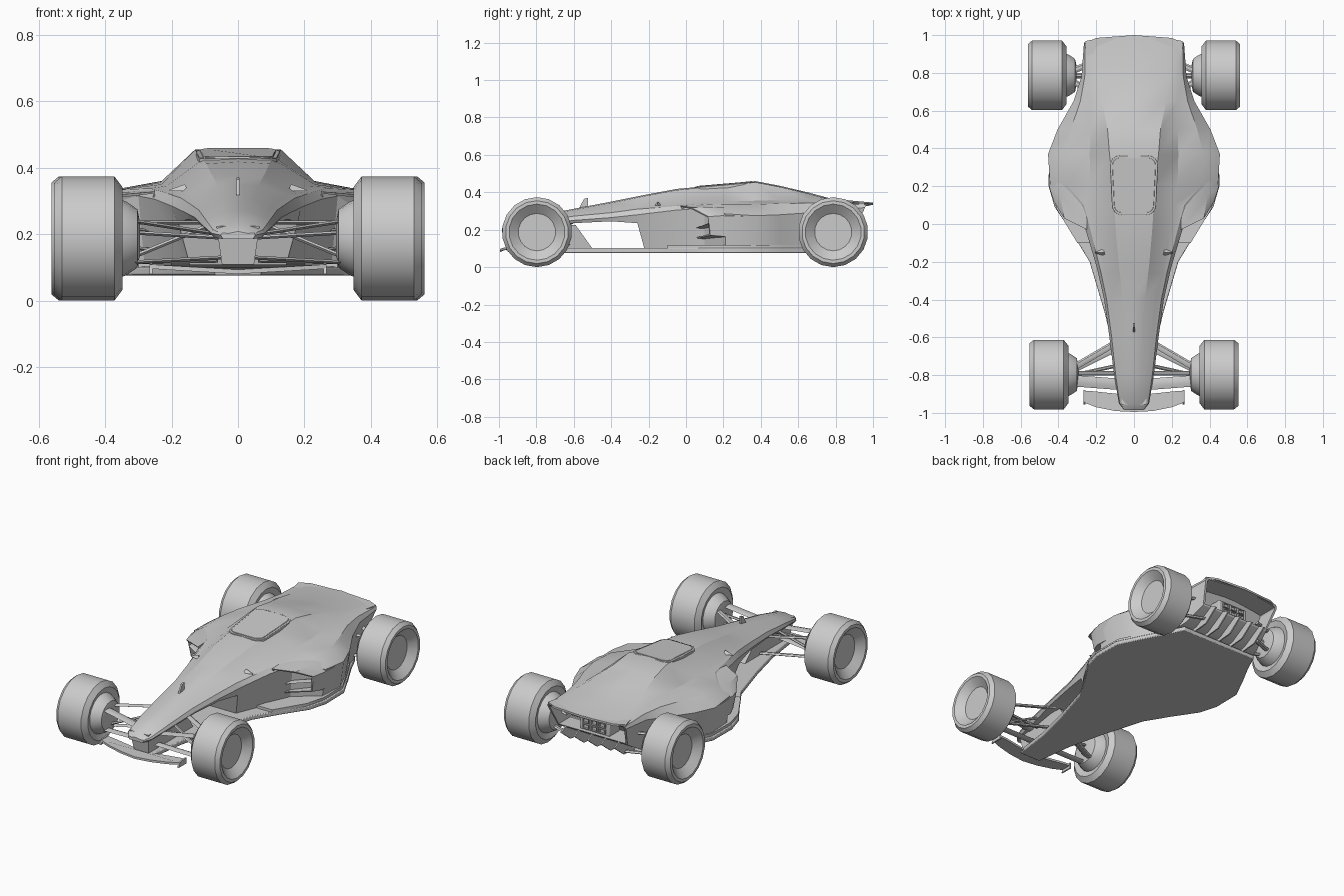
import bpy, bmesh, math
from mathutils import Vector

if "Cube" in bpy.data.objects:
    bpy.data.objects.remove(bpy.data.objects["Cube"])


def finish(bm, name, mirror=False, angle=30):
    bmesh.ops.recalc_face_normals(bm, faces=bm.faces)
    me = bpy.data.meshes.new(name)
    bm.to_mesh(me)
    bm.free()
    ob = bpy.data.objects.new(name, me)
    bpy.context.collection.objects.link(ob)
    if mirror:
        ob.modifiers.new("Mirror", 'MIRROR')
    bpy.ops.object.select_all(action='DESELECT')
    ob.select_set(True)
    bpy.context.view_layer.objects.active = ob
    bpy.ops.object.shade_smooth_by_angle(angle=math.radians(angle))
    return ob


def loft(rings):
    """Skin a list of equal-length rings; returns bmesh and the two caps."""
    bm = bmesh.new()
    vs = [[bm.verts.new(p) for p in r] for r in rings]
    n = len(vs[0])
    for a, b in zip(vs, vs[1:]):
        for i in range(n):
            j = (i + 1) % n
            bm.faces.new((a[i], a[j], b[j], b[i]))
    caps = bm.faces.new(vs[0][::-1]), bm.faces.new(vs[-1])
    bmesh.ops.recalc_face_normals(bm, faces=bm.faces)
    return bm, caps


def recess(bm, face, rim, push):
    """Hollow a face: leave a rim and push the middle inwards."""
    bmesh.ops.inset_region(bm, faces=[face], thickness=rim)
    r = bmesh.ops.extrude_face_region(bm, geom=[face])
    bmesh.ops.translate(bm, verts=[v for v in r['geom'] if isinstance(v, bmesh.types.BMVert)], vec=push)
    bmesh.ops.delete(bm, geom=[face], context='FACES')


def prism(name, pts, offset, mirror=False, bevel=0):
    o = Vector(offset)
    bm, _ = loft([[Vector(p) for p in pts], [Vector(p) + o for p in pts]])
    ob = finish(bm, name, mirror)
    if bevel:
        m = ob.modifiers.new("Bevel", 'BEVEL')
        m.width, m.segments = bevel, 2
    return ob


def box(name, lo, hi, mirror=False, bevel=0):
    (a, b, c), (d, e, f) = lo, hi
    return prism(name, [(a, b, c), (d, b, c), (d, e, c), (a, e, c)], (0, 0, f - c), mirror, bevel)


def beam(name, p, q, w, h):
    """Flat blade between two points: w along y, h along z, mirrored."""
    ring = [(0, -w, 0), (0, -w * .3, h), (0, w * .5, h), (0, w, 0), (0, w * .5, -h), (0, -w * .3, -h)]
    finish(loft([[Vector(c) + Vector(k) for k in ring] for c in (p, q)])[0], name, True)


# Main shell: y, top z, crown x, shoulder x/z, outer edge x/z, lower edge x/z
SHELL = [
    (-.985, .208, .03, .045, .204, .052, .197, .045, .185),
    (-.95, .233, .04, .068, .217, .08, .203, .07, .19),
    (-.8, .272, .045, .085, .25, .105, .225, .09, .205),
    (-.6, .312, .05, .10, .28, .13, .25, .12, .235),
    (-.4, .35, .06, .125, .30, .158, .265, .15, .245),
    (-.26, .378, .075, .15, .32, .19, .28, .18, .235),
    (-.22, .386, .08, .16, .322, .2, .285, .14, .09),
    (-.05, .418, .095, .19, .335, .25, .305, .21, .09),
    (.1, .432, .105, .215, .345, .30, .315, .28, .09),
    (.21, .438, .11, .23, .35, .445, .285, .42, .09),
    (.37, .46, .13, .235, .355, .455, .275, .43, .09),
    (.5, .435, .14, .23, .36, .405, .28, .37, .09),
    (.65, .40, .17, .23, .36, .32, .29, .29, .09),
    (.78, .365, .19, .235, .35, .278, .31, .262, .12),
    (.97, .345, .2, .25, .338, .265, .318, .235, .19),
]
rings = []
for y, zt, xc, xs, zs, xo, zo, xl, zl in SHELL:
    half = [(xc, zt - .006), (xs, zs), (xs + .6 * (xo - xs), zo + .75 * (zs - zo)), (xo, zo), (xl, zl)]
    ring = [(-x, y, z) for x, z in reversed(half)] + [(0, y, zt)] + [(x, y, z) for x, z in half]
    if y > .9:  # raked, bowed tail
        ring = [(x, y + .03 * (1 - (x / .265) ** 2) - .5 * (.345 - z), z) for x, _, z in ring]
    rings.append(ring)
bm, caps = loft(rings)
recess(bm, caps[1], .014, (0, -.13, 0))
finish(bm, "body_shell", angle=28)

# Tail lip over the rear opening
lip = [(-.262, .955), (-.2, .985), (0, 1.0), (.2, .985), (.262, .955), (.24, .86), (-.24, .86)]
prism("tail_lip", [(x, y, .331) for x, y in lip], (0, 0, .012))

# Rear panel with vent frames
box("rear_panel", (-.1, .78, .195), (.1, .88, .285), bevel=.005)
for i in (-1, 0, 1):
    for z in (.222, .258):
        bm, caps = loft([[(i * .055 + a * .021, y, z + b * .015) for a, b in ((-1, -1), (1, -1), (1, 1), (-1, 1))]
                         for y in (.87, .892)])
        recess(bm, caps[1], .006, (0, -.012, 0))
        finish(bm, "rear_vent")

# Diffuser fins
for x in (-.18, -.09, 0, .09, .18):
    prism("diffuser_fin", [(x - .004, .70, .09), (x - .004, .86, .105), (x - .004, .95, .175), (x - .004, .9, .2),
                           (x - .004, .75, .15)], (.008, 0, 0))

# Side pods with hollow intake
PODS = [
    [(.25, -.03, .328), (.37, .03, .318), (.425, .12, .27), (.41, .13, .17), (.25, .05, .15)],
    [(.25, .13, .335), (.39, .15, .322), (.447, .19, .275), (.435, .19, .165), (.27, .17, .14)],
    [(.24, .36, .34), (.36, .36, .32), (.452, .36, .27), (.43, .36, .16), (.3, .36, .13)],
]
bm, caps = loft(PODS)
recess(bm, caps[0], .01, (0, .1, 0))
finish(bm, "side_pod", True)
beam("intake_vane", (.22, .06, .2), (.42, .15, .235), .03, .005)

# Floor
edge = [(.07, -.93), (.1, -.7), (.155, -.47), (.235, -.2), (.32, -.06), (.42, .09), (.452, .2), (.45, .38),
        (.38, .52), (.31, .65), (.26, .76)]
outline = edge + [(-x, y) for x, y in reversed(edge)]
prism("floor", [(x, y, .076) for x, y in outline], (0, 0, .026), bevel=.005)

# Raised sill along the pods
sill = [(.3, -.1), (.41, .08), (.442, .2), (.44, .38), (.37, .52), (.3, .65), (.2, .65), (.2, -.1)]
prism("sill", [(x, y, .1) for x, y in sill], (0, 0, .018), True)

# Nose pillar
finish(loft([[(-b, y0, .085), (b, y0, .085), (b, y1, .085), (-b, y1, .085)] if i == 0 else
             [(-b, y0, .225), (b, y0, .225), (b, y1, .225), (-b, y1, .225)]
             for i, (b, y0, y1) in enumerate([(.045, -.93, -.49), (.065, -.955, -.59)])])[0], "nose_pillar")

# Front wing and end plates
wing = [(0, -.995), (.1, -.99), (.2, -.97), (.265, -.945), (.265, -.885), (.22, -.885), (.08, -.9), (0, -.9)]
wing += [(-x, y) for x, y in reversed(wing[1:-1])]
prism("front_wing", [(x, y, .08 + abs(x) * .06) for x, y in wing], (0, 0, .013))
prism("wing_end_plate", [(.258, -.955, .08), (.258, -.88, .08), (.258, -.88, .115), (.258, -.94, .11)],
      (.009, 0, 0), True)

# Front suspension
beam("front_upper_arm", (.08, -.62, .235), (.32, -.76, .235), .02, .006)
beam("front_upper_blade", (.06, -.85, .2), (.32, -.83, .24), .03, .006)
beam("front_tie_rod", (.06, -.79, .19), (.32, -.79, .205), .012, .006)
beam("front_lower_arm", (.06, -.64, .12), (.32, -.77, .115), .02, .006)
beam("front_lower_blade", (.04, -.85, .13), (.32, -.83, .115), .025, .006)
beam("front_push_rod", (.09, -.75, .225), (.32, -.8, .13), .01, .007)

# Rear suspension
for z in (.13, .25):
    beam("rear_front_arm", (.2, .68, z), (.33, .76, z), .018, .007)
    beam("rear_back_arm", (.2, .86, z), (.33, .81, z), .018, .007)
beam("rear_drive_shaft", (.15, .785, .19), (.33, .785, .19), .015, .015)

# Wheels: inner hub, chamfered tyre, dished rim
WHEEL = [(.295, .05), (.303, .088), (.335, .11), (.36, .12), (.348, .155), (.372, .187), (.53, .187),
         (.553, .168), (.553, .15), (.512, .10)]
SIDES = 18
for name, y, dx in (("front_wheel", -.797, 0), ("rear_wheel", .787, .009)):
    finish(loft([[(x + dx, y + r * math.sin(2 * math.pi * k / SIDES), .187 - r * math.cos(2 * math.pi * k / SIDES))
                  for k in range(SIDES)] for x, r in WHEEL])[0], name, True, 25)

# Cockpit hatch with rounded corners, following the roof slope
def hatch(name, grow, rise):
    pts = []
    for cx, cy, a0 in ((.075, .31, 0), (-.075, .31, 90), (-.065, .1, 180), (.065, .1, 270)):
        for k in range(5):
            a = math.radians(a0 + k * 22.5)
            x, y = cx + (.04 + grow) * math.cos(a), cy + (.04 + grow) * math.sin(a)
            z = .432 + .055 * (y - .1) + max(0, y - .21) * .075
            pts.append((x, y, z - abs(x) * .05 - .02))
    prism(name, pts, (0, 0, .02 + rise), bevel=.002)


hatch("hatch_frame", .012, .004)
hatch("hatch_cover", 0, .008)

# Small fins: nose blade, side triangles
prism("nose_blade", [(-.005, -.575, .31), (-.005, -.525, .32), (-.005, -.525, .37), (-.005, -.545, .365)], (.01, 0, 0))
finish(loft([[(.15, -.17, .33), (.16, -.13, .33), (.16, -.15, .35)],
             [(.205, -.155, .33), (.207, -.15, .33), (.206, -.152, .334)]])[0], "side_fin", True)
